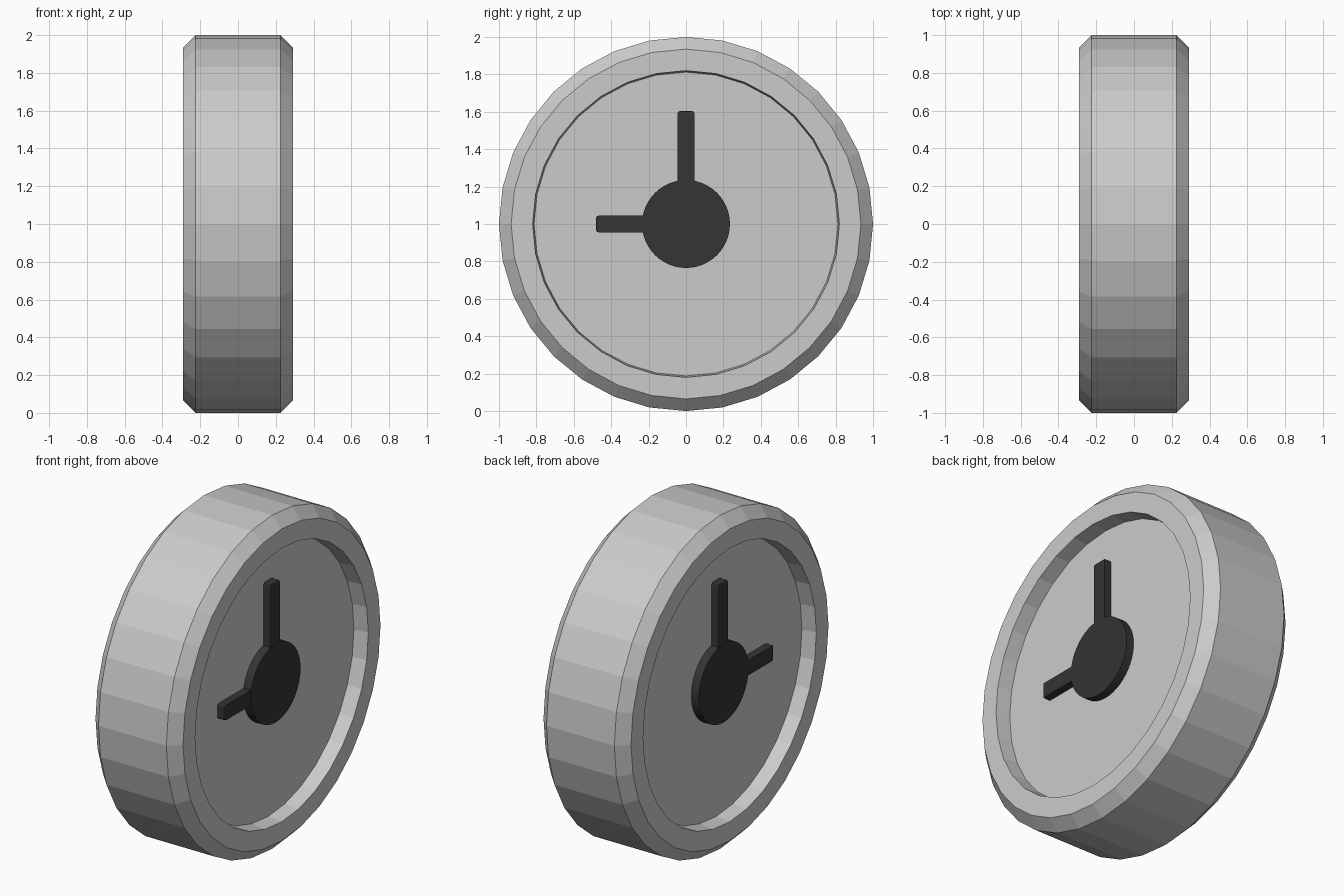
import bpy, bmesh, math
from mathutils import Matrix, Vector

if "Cube" in bpy.data.objects:
    bpy.data.objects.remove(bpy.data.objects["Cube"])

RIM_X, FLOOR_X, HUB_X = 0.29, 0.20, 0.25
CENTRE = Vector((0, 0, 1))

dark = bpy.data.materials.new("dark")
dark.diffuse_color = (0.035, 0.035, 0.035, 1)
dark.use_nodes = True
dark.node_tree.nodes["Principled BSDF"].inputs["Base Color"].default_value = dark.diffuse_color


def finish(name, bm, mat=None):
    bmesh.ops.recalc_face_normals(bm, faces=bm.faces)
    me = bpy.data.meshes.new(name)
    bm.to_mesh(me)
    bm.free()
    ob = bpy.data.objects.new(name, me)
    bpy.context.collection.objects.link(ob)
    ob.location = CENTRE
    if mat:
        me.materials.append(mat)
    return ob


# Chamfered drum with a recessed face on each side, lathed about the x axis
half = [(FLOOR_X, 0.0), (FLOOR_X, 0.812), (RIM_X, 0.82), (RIM_X, 0.935), (0.225, 1.0)]
profile = half + [(-x, r) for x, r in reversed(half)]
bm = bmesh.new()
verts = [bm.verts.new((x, 0, r)) for x, r in profile]
edges = [bm.edges.new(pair) for pair in zip(verts, verts[1:])]
bmesh.ops.spin(bm, geom=verts + edges, cent=(0, 0, 0), axis=(1, 0, 0),
               angle=math.tau, steps=32, use_merge=True)
bmesh.ops.remove_doubles(bm, verts=bm.verts, dist=1e-4)
finish("clock_body", bm)


# Round hub on each face
def hub(name, side):
    bm = bmesh.new()
    depth = HUB_X - FLOOR_X + 0.02
    place = Matrix.Translation((side * (HUB_X - depth / 2), 0, 0)) @ Matrix.Rotation(math.pi / 2, 4, 'Y')
    bmesh.ops.create_cone(bm, cap_ends=True, segments=48, radius1=0.235,
                          radius2=0.235, depth=depth, matrix=place)
    ob = finish(name, bm, dark)
    bpy.ops.object.select_all(action='DESELECT')
    ob.select_set(True)
    bpy.context.view_layer.objects.active = ob
    bpy.ops.object.shade_smooth_by_angle(angle=math.radians(30))


# Hand running up from the centre, bevelled at the tip, then turned about x
def hand(name, side, length, angle):
    bm = bmesh.new()
    top = HUB_X - 0.003
    depth = top - FLOOR_X + 0.02
    place = (Matrix.Translation((side * (top - depth / 2), 0, length / 2))
             @ Matrix.Diagonal((depth, 0.09, length, 1)))
    bmesh.ops.create_cube(bm, size=1, matrix=place)
    tip = [e for e in bm.edges if all(v.co.z > length - 1e-4 for v in e.verts)]
    bmesh.ops.bevel(bm, geom=tip, offset=0.015, segments=2, profile=0.5, affect='EDGES')
    bm.transform(Matrix.Rotation(angle, 4, 'X'))
    finish(name, bm, dark)


for label, side in (("right", 1), ("left", -1)):
    hub("hub_" + label, side)
    hand("minute_hand_" + label, side, 0.605, 0)
    hand("hour_hand_" + label, side, 0.482, math.pi / 2)
